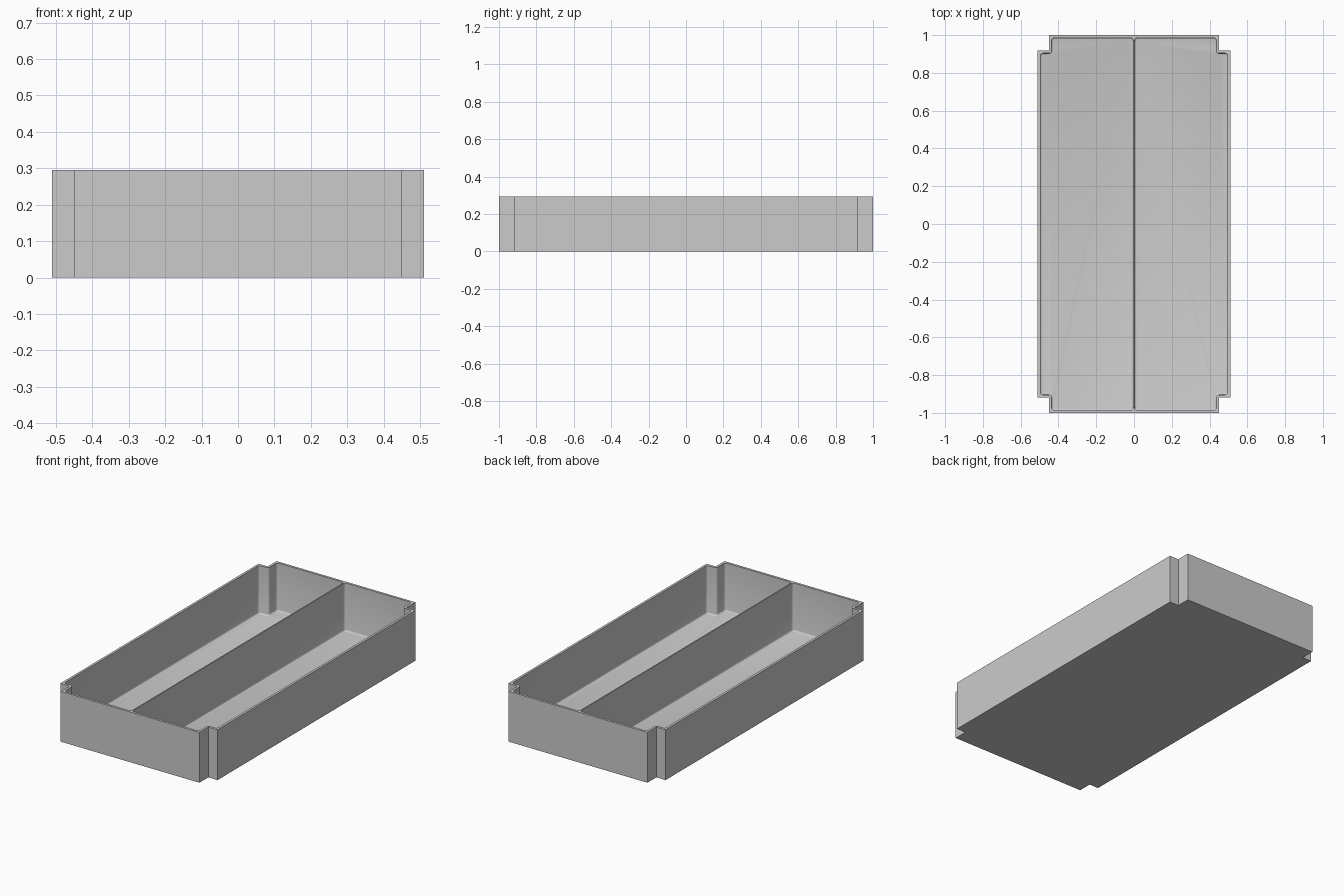
import bpy
import bmesh

HEIGHT = 0.295
FLOOR = 0.014
WALL = 0.014
DIVIDER = 0.007
HALF_X, HALF_Y = 0.51, 1.0       # outer half sizes
NOTCH_X, NOTCH_Y = 0.45, 0.918   # where the corner notches begin

cube = bpy.data.objects.get("Cube")
if cube:
    bpy.data.objects.remove(cube, do_unlink=True)

grey = bpy.data.materials.new("light_grey")
grey.use_nodes = True
grey.diffuse_color = (0.6, 0.6, 0.6, 1)
grey.node_tree.nodes["Principled BSDF"].inputs["Base Color"].default_value = (0.6, 0.6, 0.6, 1)


def half_outline(inset, inner_x):
    """Right half of the notched outline, counter-clockwise from the front."""
    x, y = HALF_X - inset, HALF_Y - inset
    nx, ny = NOTCH_X - inset, NOTCH_Y - inset
    front = [(inner_x, -y), (nx, -y), (nx, -ny), (x, -ny)]
    return front + [(px, -py) for px, py in reversed(front)]


def prism(name, outline, bottom, top, rounded=False):
    """Extrude an outline; optionally round its uprights and its lower rim."""
    bm = bmesh.new()
    face = bm.faces.new([bm.verts.new((x, y, bottom)) for x, y in outline])
    result = bmesh.ops.extrude_face_region(bm, geom=[face])
    for item in result["geom"]:
        if isinstance(item, bmesh.types.BMVert):
            item.co.z = top
    bmesh.ops.recalc_face_normals(bm, faces=bm.faces)
    if rounded:
        uprights = [e for e in bm.edges
                    if abs(e.verts[0].co.z - e.verts[1].co.z) > 0.1]
        bmesh.ops.bevel(bm, geom=uprights, offset=0.015, segments=4,
                        profile=0.5, affect='EDGES')
        rim = [e for e in bm.edges
               if all(abs(v.co.z - bottom) < 1e-5 for v in e.verts)]
        bmesh.ops.bevel(bm, geom=rim, offset=0.008, segments=3,
                        profile=0.5, affect='EDGES')
        bmesh.ops.recalc_face_normals(bm, faces=bm.faces)
    mesh = bpy.data.meshes.new(name)
    bm.to_mesh(mesh)
    bm.free()
    mesh.materials.append(grey)
    obj = bpy.data.objects.new(name, mesh)
    bpy.context.scene.collection.objects.link(obj)
    return obj


# Tray block with a square notch at each corner
right = half_outline(0, 0)[1:-1]
tray = prism("divided_tray", right + [(-x, -y) for x, y in right], 0, HEIGHT)

# Two pockets, leaving a thin divider along the middle
pocket = half_outline(WALL, DIVIDER / 2)
cutters = []
for side, name in ((1, "left_pocket_cutter"), (-1, "right_pocket_cutter")):
    cutter = prism(name, [(side * x, y) for x, y in pocket],
                   FLOOR, HEIGHT + 0.1, rounded=True)
    cutter.hide_render = True
    cutters.append(cutter)
    cut = tray.modifiers.new(name, 'BOOLEAN')
    cut.operation = 'DIFFERENCE'
    cut.solver = 'EXACT'
    cut.object = cutter

# Keep the cut result and drop the cutters
graph = bpy.context.evaluated_depsgraph_get()
finished = bpy.data.meshes.new_from_object(tray.evaluated_get(graph))
tray.modifiers.clear()
tray.data = finished
for cutter in cutters:
    bpy.data.objects.remove(cutter, do_unlink=True)

# Smooth only the small rounded corners
bpy.ops.object.select_all(action='DESELECT')
bpy.context.view_layer.objects.active = tray
tray.select_set(True)
bpy.ops.object.shade_smooth_by_angle(angle=0.6)
